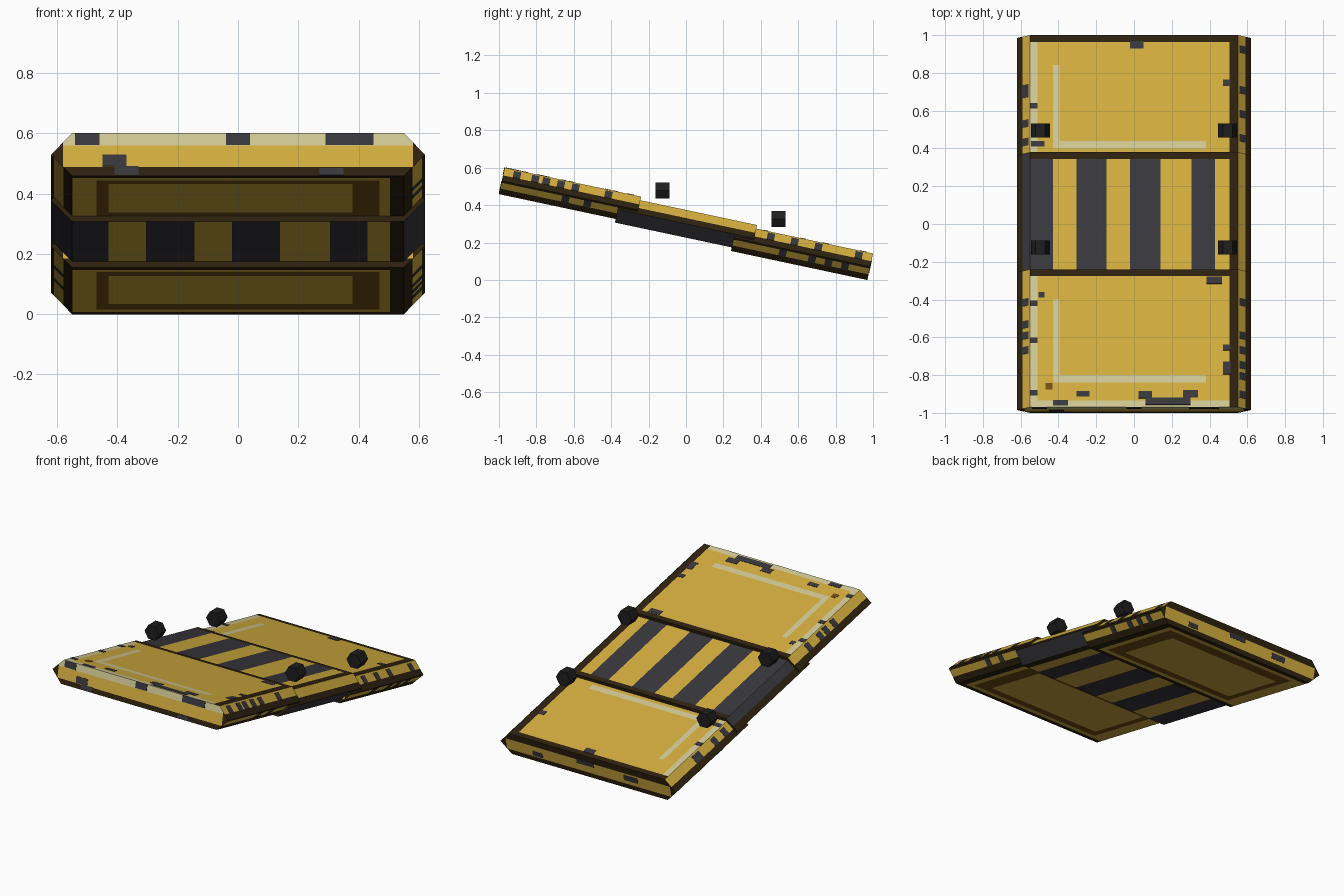
import bpy, bmesh, math
from mathutils import Vector, Matrix

cube = bpy.data.objects.get("Cube")
if cube:
    bpy.data.objects.remove(cube, do_unlink=True)

COLOURS = {
    "yellow paint": (0.67, 0.43, 0.05),
    "cream worn edge": (0.65, 0.60, 0.31),
    "charcoal": (0.041, 0.040, 0.048),
    "dark brown rim": (0.028, 0.016, 0.005),
    "rust": (0.18, 0.08, 0.008),
    "black rubber": (0.013, 0.013, 0.014),
}
YELLOW, CREAM, CHARCOAL, BROWN, RUST, BLACK = range(6)
MATS = []
for name, rgb in COLOURS.items():
    m = bpy.data.materials.new(name)
    m.use_nodes = True
    m.diffuse_color = (*rgb, 1)
    bsdf = next(n for n in m.node_tree.nodes if n.type == "BSDF_PRINCIPLED")
    bsdf.inputs["Base Color"].default_value = (*rgb, 1)
    bsdf.inputs["Roughness"].default_value = 0.8
    MATS.append(m)

# Plate size, tilt and the spacing of the overlapping plates
LENGTH, THICK, FLAT, WIDE = 0.746, 0.145, 0.55, 0.62
TILT = math.radians(-12)
STEP = Vector((0, 0.62, -0.152))
MIDDLE = Vector((0, 0, 0.3))
H = THICK / 2
STRIPES = [-0.43, -0.305, -0.145, -0.02, 0.14, 0.305, 0.43]
X_CUTS = [-0.58, -0.51, -0.47, -0.43, -0.395, 0.38, 0.47, 0.505, 0.58]
Y_CUTS = [-0.337, -0.3, -0.24, -0.2, 0.21, 0.3, 0.337]
Z_CUTS = [-0.042, -0.01, 0.03]


def finish(name, bm, index):
    mesh = bpy.data.meshes.new(name)
    bmesh.ops.recalc_face_normals(bm, faces=bm.faces)
    bm.to_mesh(mesh)
    bm.free()
    for m in MATS:
        mesh.materials.append(m)
    ob = bpy.data.objects.new(name, mesh)
    bpy.context.scene.collection.objects.link(ob)
    ob.location = MIDDLE + STEP * index
    ob.rotation_euler.x = TILT
    return ob


def stripe(x):
    return CHARCOAL if sum(x > s for s in STRIPES) % 2 == 0 else YELLOW


def paint(face, striped):
    x, y, z = face.calc_center_median()
    n = face.normal
    if abs(n.y) > 0.9:                                  # end faces
        if striped or abs(x) > 0.58 or z < -0.042:
            return BROWN
        if z > 0.03:
            return CREAM if y < 0 else BROWN
        return YELLOW
    if abs(n.x) > 0.2:                                  # sloping sides
        if n.z > 0:
            if z < 0.03:
                return BROWN
            return CHARCOAL if striped and x < 0 else YELLOW
        if striped:
            return CHARCOAL
        return YELLOW if -0.042 < z < -0.01 else BROWN
    if y > 0.337 or x > 0.505:                          # rims
        return BROWN
    if striped:
        return stripe(x)
    if n.z > 0:                                         # top, worn L mark
        if x < -0.51 or y < -0.337:
            return CREAM
        upright = -0.43 < x < -0.395 and -0.24 < y < 0.21
        foot = -0.43 < x < 0.38 and -0.24 < y < -0.2
        return CREAM if upright or foot else YELLOW
    if y < -0.337:                                      # underside, rust ring
        return BROWN
    inner = -0.43 < x < 0.38 and -0.24 < y < 0.21
    return RUST if abs(x) < 0.47 and abs(y) < 0.3 and not inner else YELLOW


def plate(name, index, striped):
    bm = bmesh.new()
    half = [(FLAT, H), (WIDE, 0), (FLAT, -H)]
    ring = half + [(-x, z) for x, z in reversed(half)]
    face = bm.faces.new([bm.verts.new((x, -LENGTH / 2, z)) for x, z in ring])
    ext = bmesh.ops.extrude_face_region(bm, geom=[face])["geom"]
    bmesh.ops.translate(bm, vec=(0, LENGTH, 0),
                        verts=[v for v in ext if isinstance(v, bmesh.types.BMVert)])
    xs = X_CUTS + STRIPES if striped else X_CUTS
    for axis, cuts in enumerate((xs, Y_CUTS, Z_CUTS)):
        for c in sorted(set(cuts)):
            co, no = Vector(), Vector()
            co[axis], no[axis] = c, 1
            bmesh.ops.bisect_plane(bm, geom=bm.verts[:] + bm.edges[:] + bm.faces[:],
                                   plane_co=co, plane_no=no)
    bmesh.ops.recalc_face_normals(bm, faces=bm.faces)
    bm.normal_update()
    for f in bm.faces:
        f.material_index = paint(f, striped)
    finish(name, bm, index)


def frame(origin, u, v):
    u, v = Vector(u).normalized(), Vector(v).normalized()
    m = Matrix((u, v, u.cross(v))).transposed().to_4x4()
    m.translation = origin
    return m


# Surfaces that carry paint chips
SLOPE_X = (FLAT + WIDE) / 2
SURFACES = {
    "top": frame((0, 0, H), (1, 0, 0), (0, 1, 0)),
    "front": frame((0, -LENGTH / 2, 0), (1, 0, 0), (0, 0, 1)),
    "back": frame((0, LENGTH / 2, 0), (1, 0, 0), (0, 0, 1)),
    "left": frame((SLOPE_X, 0, H / 2), (0, 1, 0), (FLAT - WIDE, 0, H)),
    "right": frame((-SLOPE_X, 0, H / 2), (0, 1, 0), (WIDE - FLAT, 0, H)),
    "left_low": frame((SLOPE_X, 0, -H / 2), (0, 1, 0), (WIDE - FLAT, 0, H)),
    "right_low": frame((-SLOPE_X, 0, -H / 2), (0, 1, 0), (FLAT - WIDE, 0, H)),
}


def chips(name, index, spots):
    bm = bmesh.new()
    for surface, marks in spots.items():
        for u, v, w, h in marks:
            m = SURFACES[surface] @ Matrix.Translation((u, v, 0)) @ Matrix.Diagonal((w, h, 0.004, 1))
            bmesh.ops.create_cube(bm, size=1, matrix=m)
    for f in bm.faces:
        f.material_index = CHARCOAL
    finish(name, bm, index)


def side_marks(places, v=0.015):
    return [(p, v, 0.04, 0.05) for p in places]


for i, part in ((-1, "front_plate"), (0, "striped_middle_plate"), (1, "back_plate")):
    plate(part, i, i == 0)

chips("front_plate_chips", -1, {
    "top": [(-0.53, 0.19, 0.04, 0.03), (-0.49, 0.235, 0.03, 0.03), (-0.53, -0.01, 0.04, 0.03),
            (-0.53, -0.295, 0.04, 0.03), (-0.39, -0.35, 0.08, 0.03), (-0.27, -0.3, 0.07, 0.03),
            (0.06, -0.305, 0.07, 0.04), (0.18, -0.34, 0.24, 0.04), (0.3, -0.3, 0.08, 0.04),
            (0.49, -0.16, 0.04, 0.07), (0.49, -0.05, 0.04, 0.03), (0.425, 0.315, 0.08, 0.04)],
    "front": [(-0.5, 0.052, 0.08, 0.04), (0, 0.052, 0.08, 0.04), (0.37, 0.052, 0.16, 0.04),
              (-0.41, -0.02, 0.08, 0.04), (-0.37, -0.055, 0.08, 0.03), (0.31, -0.058, 0.08, 0.025)],
    "left": side_marks((-0.3, -0.2, -0.14, -0.06, 0.02, 0.2)),
    "right": side_marks((-0.06, 0.02, 0.08, 0.2)),
    "left_low": side_marks((-0.02, 0.1)),
})
chips("back_plate_chips", 1, {
    "top": [(0.015, 0.32, 0.07, 0.04), (0.49, 0.115, 0.04, 0.035),
            (-0.53, -0.01, 0.04, 0.03), (-0.51, -0.215, 0.07, 0.03)],
    "back": [(-0.3, 0, 0.1, 0.035), (0.02, 0.02, 0.12, 0.03), (0.36, -0.02, 0.07, 0.03)],
    "left": side_marks((-0.18, -0.05, 0.08, 0.3)),
    "right": side_marks((-0.2, -0.1, 0.06, 0.09)),
    "left_low": side_marks((-0.1, 0.06, 0.15, 0.24)),
    "right_low": side_marks((-0.1, 0.1)),
})

# Small rust spot on the front plate
bm = bmesh.new()
bmesh.ops.create_cube(bm, size=1, matrix=SURFACES["top"] @ Matrix.Translation((-0.45, -0.26, 0))
                      @ Matrix.Diagonal((0.035, 0.035, 0.004, 1)))
for f in bm.faces:
    f.material_index = RUST
finish("rust_spot", bm, -1)

# Hexagonal rollers floating above the plates
for row, (y, z) in (("front", (-0.125, 0.478)), ("back", (0.495, 0.326))):
    for side, x in (("left", 0.496), ("right", -0.496)):
        bm = bmesh.new()
        spin = Matrix.Rotation(math.pi / 2, 4, "X")
        bmesh.ops.create_cone(bm, cap_ends=True, segments=6, radius1=0.05, radius2=0.05,
                              depth=0.075, matrix=spin)
        # Turn the corners to face sideways
        if max(v.co.x for v in bm.verts) < 0.049:
            bmesh.ops.rotate(bm, verts=bm.verts, matrix=Matrix.Rotation(math.pi / 6, 3, "Y"))
        for f in bm.faces:
            f.material_index = BLACK
        ob = finish(f"{row}_{side}_roller", bm, 0)
        ob.location = (x, y, z)
        ob.rotation_euler.x = 0
